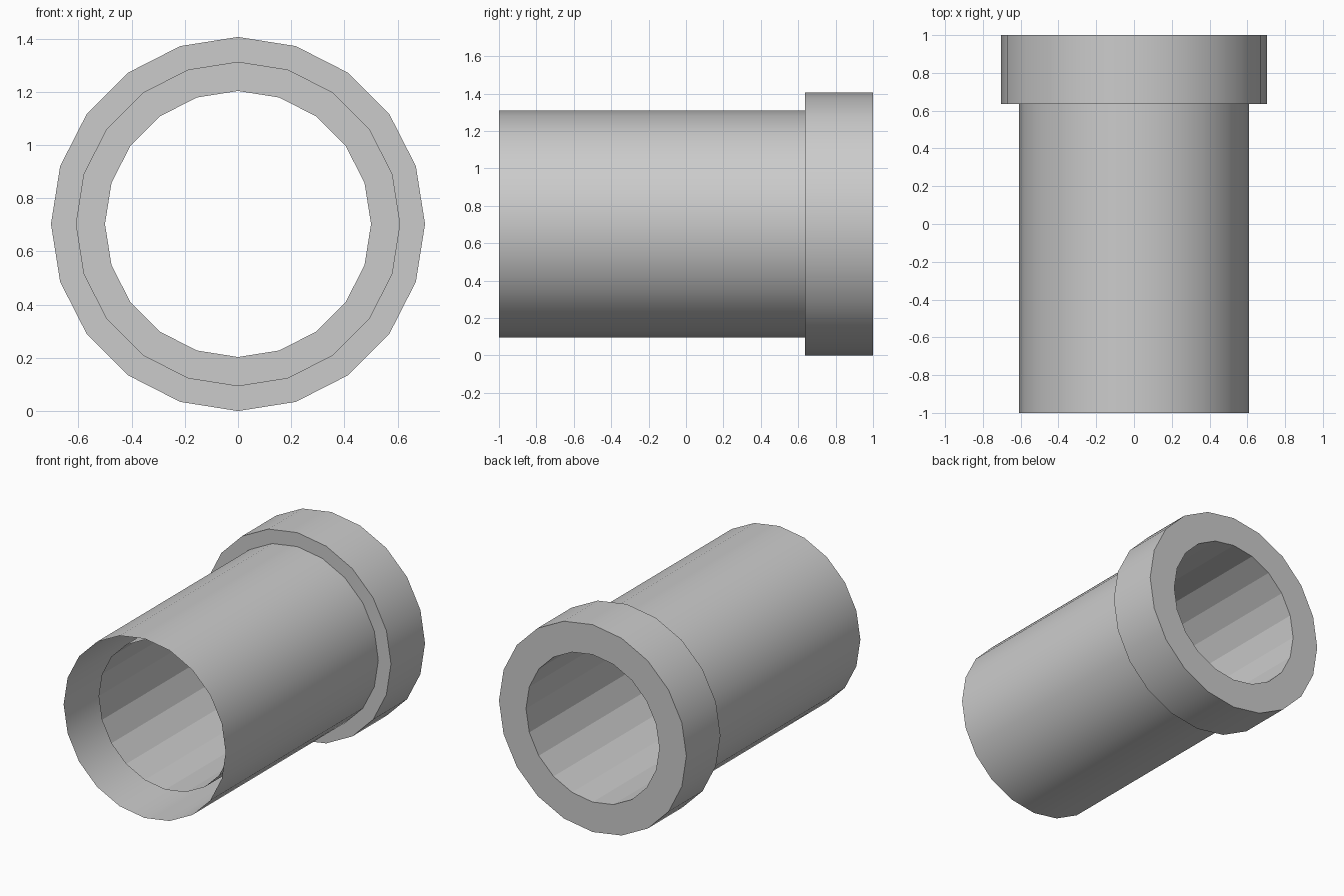
import bpy, bmesh
from math import sin, cos, pi

if "Cube" in bpy.data.objects:
    bpy.data.objects.remove(bpy.data.objects["Cube"])

SIDES = 20
CENTRE_Z = 0.703


def revolve(name, profile, flat_bands=()):
    """Revolve (radius, y) points around the y axis; rims stay sharp."""
    bm = bmesh.new()
    rings = []
    for r, y in profile:
        rings.append([bm.verts.new((r * sin(2 * pi * i / SIDES), y,
                                    CENTRE_Z + r * cos(2 * pi * i / SIDES)))
                      for i in range(SIDES)])
    for k in range(len(rings) - 1):
        a, b = rings[k], rings[k + 1]
        for i in range(SIDES):
            j = (i + 1) % SIDES
            face = bm.faces.new((a[i], a[j], b[j], b[i]))
            face.smooth = k not in flat_bands
    # Rim edges are sharp so the walls shade independently of the end faces
    for ring in rings:
        for i in range(SIDES):
            bm.edges.get((ring[i], ring[(i + 1) % SIDES])).smooth = False
    mesh = bpy.data.meshes.new(name)
    bm.to_mesh(mesh)
    bm.free()
    obj = bpy.data.objects.new(name, mesh)
    bpy.context.collection.objects.link(obj)
    return obj


# Outer wall, collar step, collar wall, end face, then the faceted bore,
# which stops short of the open front end
revolve("collared_pipe",
        [(0.608, -1.0), (0.608, 0.635), (0.703, 0.635), (0.703, 1.0),
         (0.50, 1.0), (0.50, -0.78)],
        flat_bands=(1, 3, 4))
